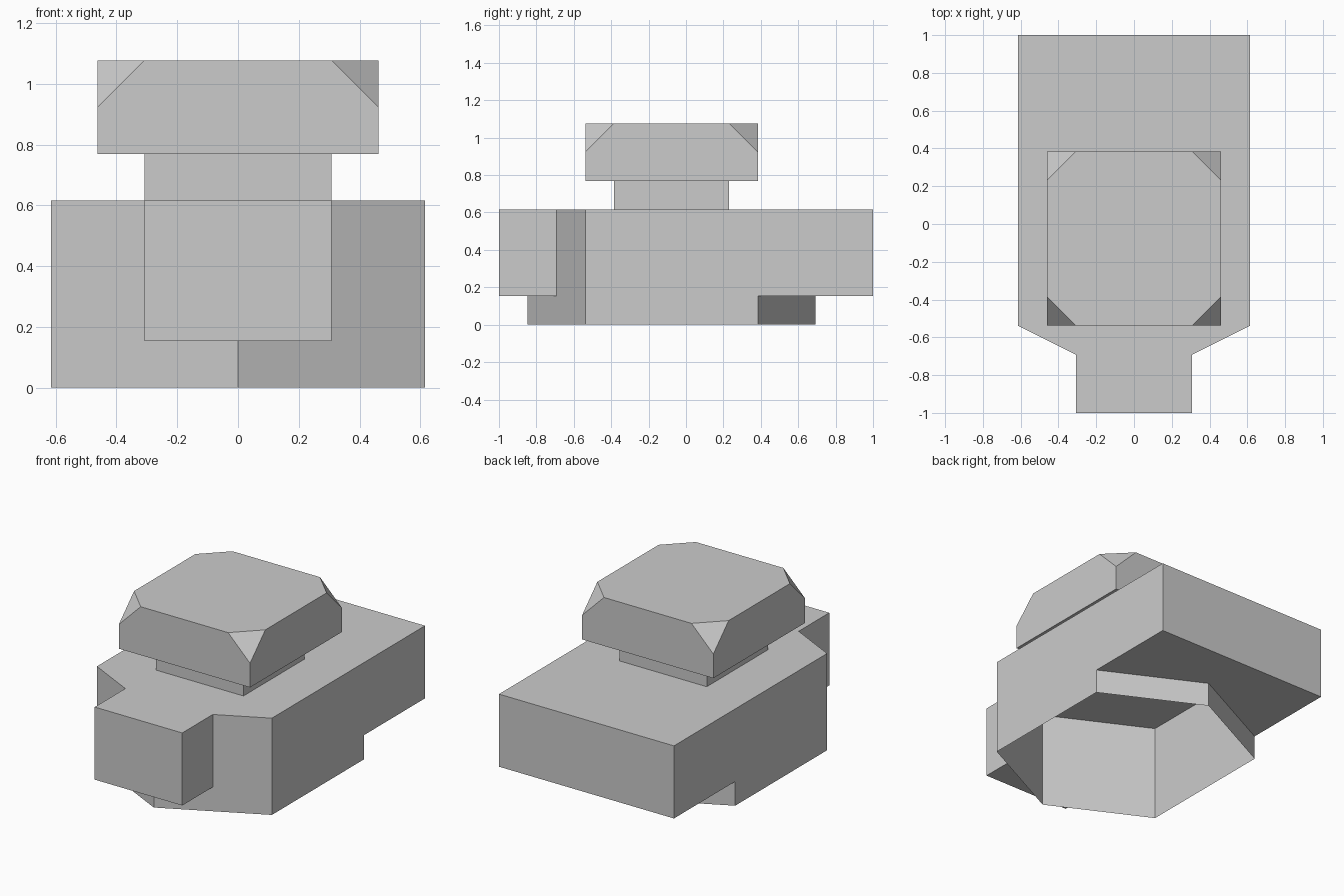
import bpy, bmesh
from mathutils import Vector

if "Cube" in bpy.data.objects:
    bpy.data.objects.remove(bpy.data.objects["Cube"])

U = 2 / 13  # module: the model is 13 modules long


def finish(name, bm):
    mesh = bpy.data.meshes.new(name)
    bm.to_mesh(mesh)
    bm.free()
    obj = bpy.data.objects.new(name, mesh)
    bpy.context.collection.objects.link(obj)
    return obj


def prism(name, outline, z0, z1, bottom=True, walls=None, cut=None):
    """Counter-clockwise outline raised from z0 to z1; only the first walls are built."""
    bm = bmesh.new()
    n = len(outline)
    lo = [bm.verts.new((x * U, y * U, z0 * U)) for x, y in outline]
    hi = [bm.verts.new((x * U, y * U, z1 * U)) for x, y in outline]
    bm.faces.new(hi)
    if bottom:
        bm.faces.new(lo[::-1])
    for i in range(n if walls is None else walls):
        j = (i + 1) % n
        bm.faces.new((lo[i], lo[j], hi[j], hi[i]))
    # slice off each top corner by one module
    if cut:
        for x, y in outline:
            normal = Vector((1 if x > cut[0] else -1, 1 if y > cut[1] else -1, 1))
            res = bmesh.ops.bisect_plane(
                bm, geom=bm.verts[:] + bm.edges[:] + bm.faces[:], dist=1e-5,
                plane_co=Vector((x, y, z1 - 1)) * U, plane_no=normal, clear_outer=True)
            edges = [e for e in res["geom_cut"] if isinstance(e, bmesh.types.BMEdge)]
            bmesh.ops.contextual_create(bm, geom=edges)
        bmesh.ops.recalc_face_normals(bm, faces=bm.faces[:])
    return finish(name, bm)


def rect(hx, y0, y1):
    return [(-hx, y0), (hx, y0), (hx, y1), (-hx, y1)]


# hollow hull, pointed at both ends and open underneath
prism("hull", [(0, -5.5), (4, -3.5), (4, 2.5), (0, 4.5), (-4, 2.5), (-4, -3.5)],
      0, 4, bottom=False)

# raised rear block wrapping the back point of the hull
prism("rear_block", [(4, 2.5), (4, 6.5), (-4, 6.5), (-4, 2.5), (0, 4.5)], 1, 4, walls=3)

# nose block wrapping the front point of the hull
prism("nose_block", [(-2, -4.5), (-2, -6.5), (2, -6.5), (2, -4.5), (0, -5.5)], 1, 4, walls=3)

# neck and cap with sliced top corners
prism("neck", rect(2, -2.5, 1.5), 4, 5)
prism("cap", rect(3, -3.5, 2.5), 5, 7, cut=(0, -0.5))
